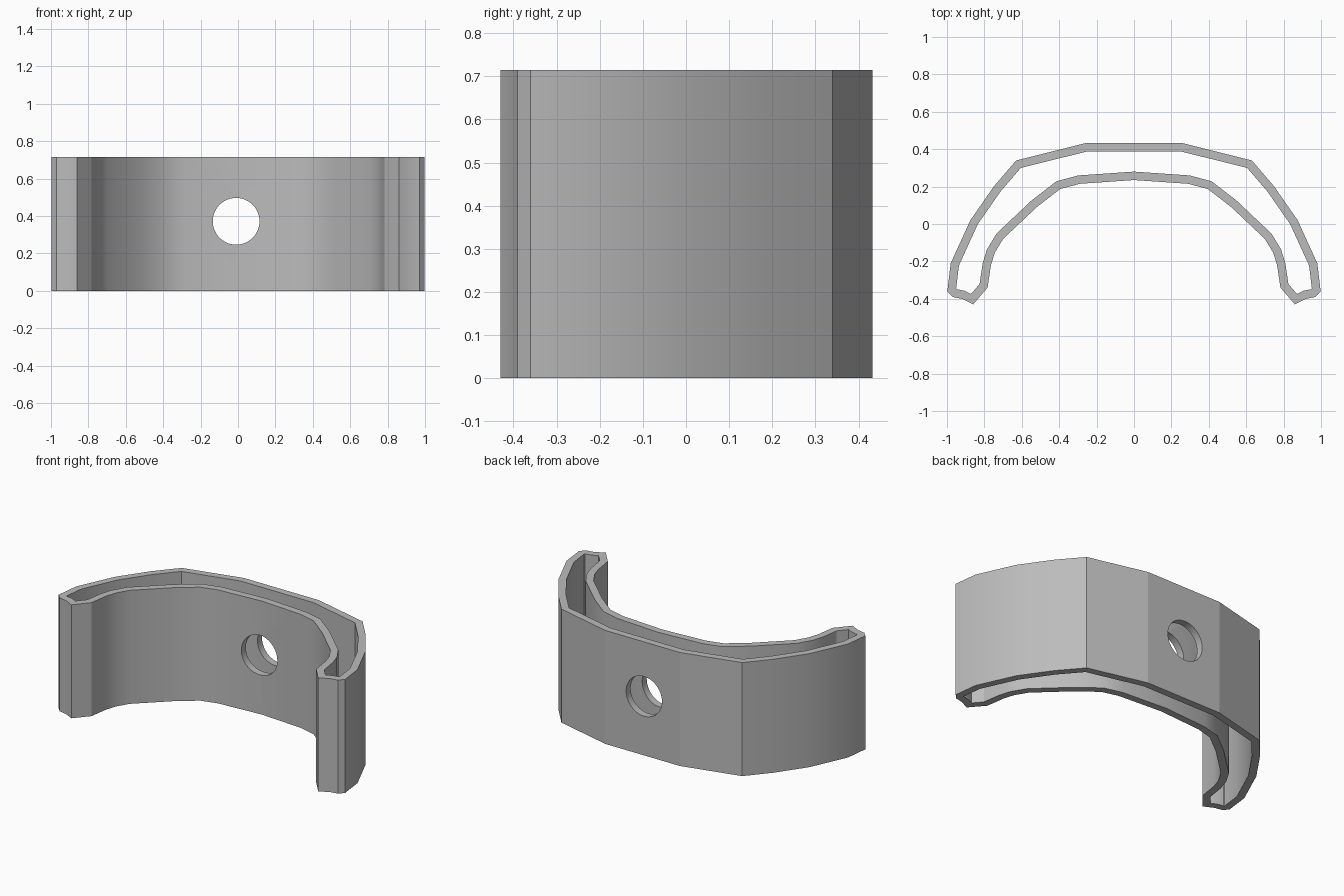
import bpy
import bmesh
from math import radians
from mathutils import Vector

HEIGHT, WALL = 0.715, 0.045

if "Cube" in bpy.data.objects:
    bpy.data.objects.remove(bpy.data.objects["Cube"], do_unlink=True)

# Half of the closed outline, from the middle of the back to the middle of the front
half = [(0.26, 0.432), (0.63, 0.34), (0.75, 0.20), (0.875, 0.02), (0.98, -0.21),
        (0.998, -0.36), (0.97, -0.39), (0.92, -0.40), (0.86, -0.43),
        (0.783, -0.34), (0.765, -0.22), (0.745, -0.155), (0.70, -0.08),
        (0.52, 0.09), (0.395, 0.187), (0.29, 0.215), (0, 0.235)]
outline = [Vector(p) for p in half]
outline += [Vector((-x, y)) for x, y in reversed(half[:-1])]


def inset(points, distance):
    """Move a clockwise outline inwards by a constant wall thickness."""
    result = []
    for i, p in enumerate(points):
        a = (p - points[i - 1]).normalized()
        b = (points[(i + 1) % len(points)] - p).normalized()
        na, nb = Vector((a.y, -a.x)), Vector((b.y, -b.x))
        result.append(p + (na + nb) * distance / (1 + na.dot(nb)))
    return result


# Hollow curved band
bm = bmesh.new()
rings = [[bm.verts.new((p.x, p.y, z)) for p in loop]
         for loop, z in ((outline, 0), (outline, HEIGHT),
                         (inset(outline, WALL), HEIGHT), (inset(outline, WALL), 0))]
for r in range(4):
    lower, upper = rings[r], rings[(r + 1) % 4]
    for i in range(len(outline)):
        j = (i + 1) % len(outline)
        bm.faces.new((lower[i], lower[j], upper[j], upper[i]))
bmesh.ops.recalc_face_normals(bm, faces=bm.faces)
mesh = bpy.data.meshes.new("curved_band")
bm.to_mesh(mesh)
bm.free()
band = bpy.data.objects.new("curved_band", mesh)
bpy.context.collection.objects.link(band)

grey = bpy.data.materials.new("plain grey")
grey.use_nodes = True
colour = (0.5, 0.5, 0.5, 1)
grey.diffuse_color = colour
grey.node_tree.nodes["Principled BSDF"].inputs["Base Color"].default_value = colour
mesh.materials.append(grey)

# Round hole through both walls
bpy.ops.mesh.primitive_cylinder_add(vertices=48, radius=0.125, depth=0.8,
                                    location=(-0.01, 0.35, 0.372),
                                    rotation=(radians(90), 0, 0))
cutter = bpy.context.object
cutter.name = "hole_cutter"
cutter.hide_render = True
cutter.data.materials.append(grey)
cut = band.modifiers.new("hole", 'BOOLEAN')
cut.operation = 'DIFFERENCE'
cut.solver = 'EXACT'
cut.object = cutter

bpy.ops.object.select_all(action='DESELECT')
band.select_set(True)
bpy.context.view_layer.objects.active = band
bpy.ops.object.modifier_apply(modifier=cut.name)
bpy.data.objects.remove(cutter, do_unlink=True)

# Smooth sides, with the broad back panels left flat
bpy.ops.object.shade_smooth_by_angle(angle=radians(30))
for face in band.data.polygons:
    if face.center.y > 0.34 and face.normal.y > 0.9:
        face.use_smooth = False
